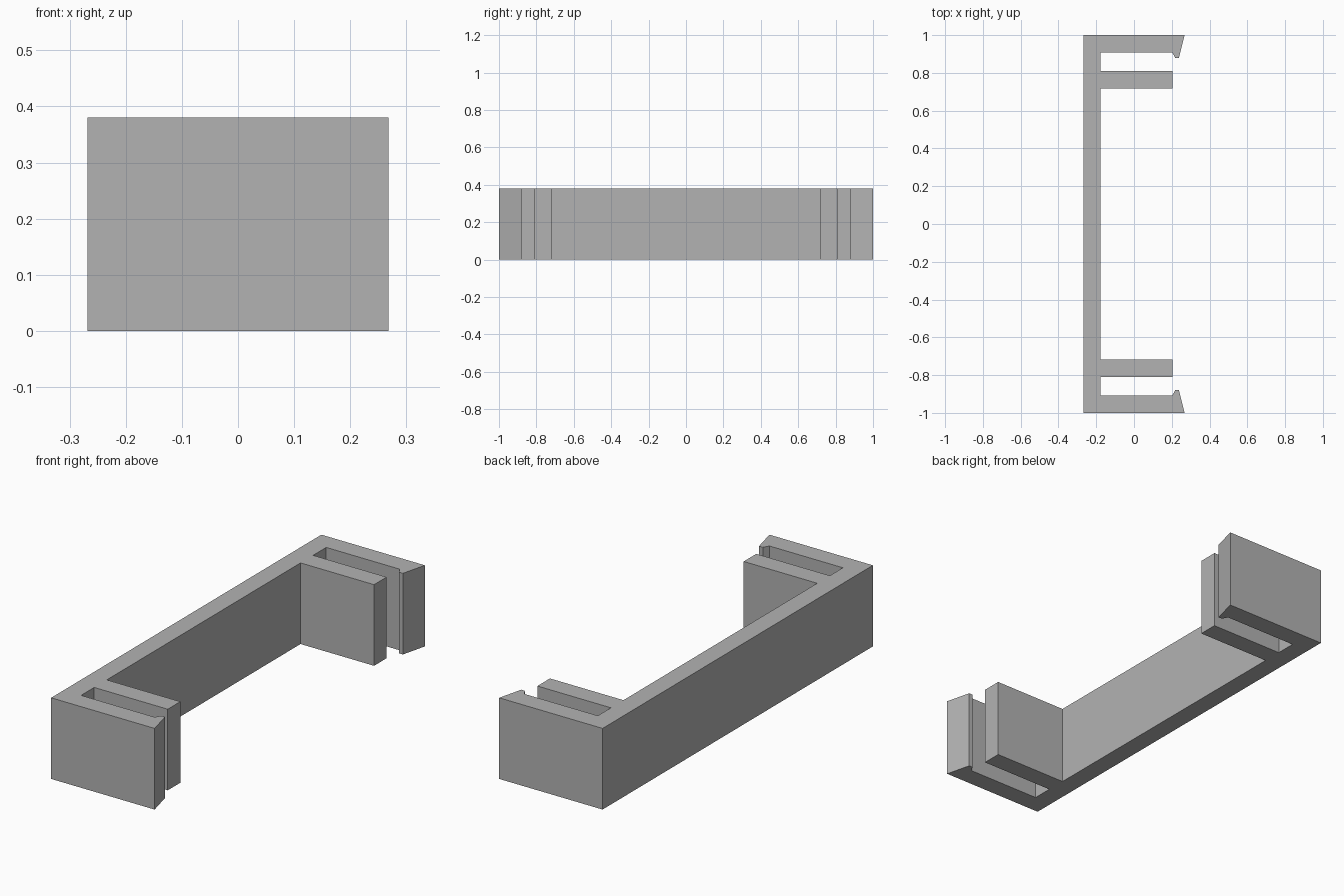
import bpy
import bmesh

cube = bpy.data.objects.get("Cube")
if cube:
    bpy.data.objects.remove(cube, do_unlink=True)

HEIGHT = 0.38

# Single flat colour
grey = bpy.data.materials.new("plain grey")
grey.use_nodes = True
colour = (0.45, 0.45, 0.45, 1)
grey.diffuse_color = colour
grey.node_tree.nodes["Principled BSDF"].inputs["Base Color"].default_value = colour

# Back half of the outline: outer wall, hooked clip arm, slot, inner arm
half = [
    (-0.268, 1.0), (0.268, 1.0),
    (0.238, 0.88), (0.218, 0.88), (0.203, 0.907),
    (-0.178, 0.907), (-0.178, 0.81),
    (0.203, 0.81), (0.203, 0.717), (-0.178, 0.717),
]
outline = half + [(x, -y) for x, y in reversed(half)]

# Extrude the mirrored outline into the clip bracket
bm = bmesh.new()
base = bm.faces.new([bm.verts.new((x, y, 0)) for x, y in outline])
result = bmesh.ops.extrude_face_region(bm, geom=[base])
top = [v for v in result["geom"] if isinstance(v, bmesh.types.BMVert)]
bmesh.ops.translate(bm, verts=top, vec=(0, 0, HEIGHT))
bmesh.ops.recalc_face_normals(bm, faces=bm.faces)

mesh = bpy.data.meshes.new("clip_bracket")
bm.to_mesh(mesh)
bm.free()
mesh.materials.append(grey)
bracket = bpy.data.objects.new("clip_bracket", mesh)
bpy.context.collection.objects.link(bracket)
